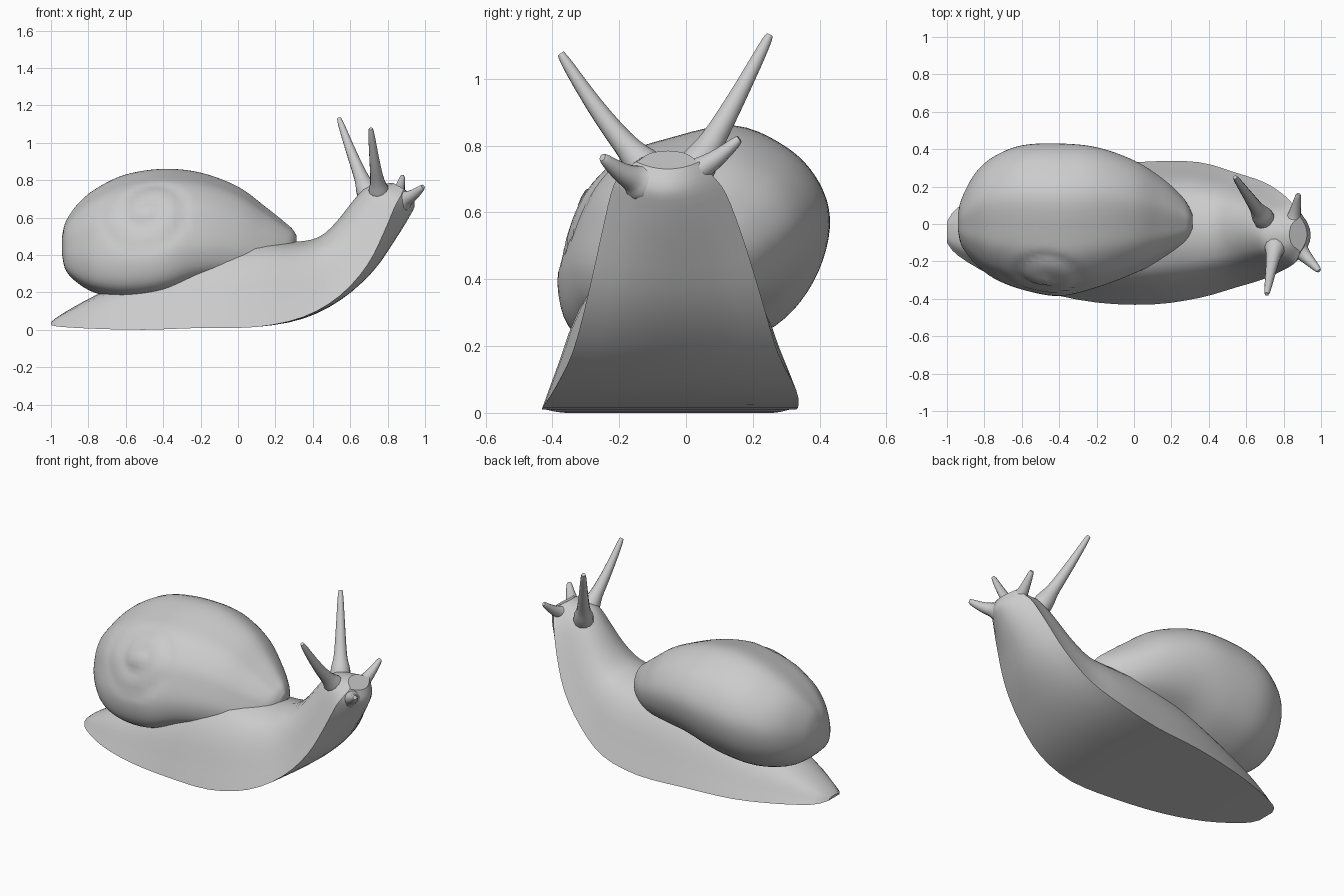
import bpy, bmesh, math
from mathutils import Vector

if "Cube" in bpy.data.objects:
    bpy.data.objects.remove(bpy.data.objects["Cube"])

GREY = (0.6, 0.6, 0.6, 1)
grey = bpy.data.materials.new("Soft grey")
grey.use_nodes = True
grey.diffuse_color = GREY
grey.node_tree.nodes["Principled BSDF"].inputs["Base Color"].default_value = GREY


def spline(rows, steps):
    """Smoothly resample a list of equally long rows."""
    out = []
    for i in range(len(rows) - 1):
        a, b, c, d = (rows[max(0, min(len(rows) - 1, i + k))] for k in (-1, 0, 1, 2))
        for s in range(steps):
            t = s / steps
            out.append([q + t / 2 * (r - p + t * (2*p - 5*q + 4*r - e + t * (3*(q - r) + e - p)))
                        for p, q, r, e in zip(a, b, c, d)])
    return out + [list(rows[-1])]


def loft(name, rings, angle=35):
    """Skin closed rings of points and cap both ends."""
    bm = bmesh.new()
    loops = [[bm.verts.new(p) for p in ring] for ring in rings]
    n = len(loops[0])
    for a, b in zip(loops, loops[1:]):
        for i in range(n):
            j = (i + 1) % n
            bm.faces.new((a[i], a[j], b[j], b[i]))
    bm.faces.new(loops[0])
    bm.faces.new(loops[-1])
    bmesh.ops.recalc_face_normals(bm, faces=bm.faces)
    mesh = bpy.data.meshes.new(name)
    bm.to_mesh(mesh)
    bm.free()
    mesh.materials.append(grey)
    obj = bpy.data.objects.new(name, mesh)
    bpy.context.collection.objects.link(obj)
    bpy.ops.object.select_all(action='DESELECT')
    obj.select_set(True)
    bpy.context.view_layer.objects.active = obj
    bpy.ops.object.shade_smooth_by_angle(angle=math.radians(angle))
    return obj


# Body: sole x, sole z, back x, back z, sole y range, roundness of the sole
stations = [
    (-1, .025, -1, .04, -.10, .01, 0), (-.94, .015, -.94, .085, -.17, .09, 0),
    (-.75, .005, -.75, .19, -.28, .18, 0), (-.5, 0, -.5, .29, -.36, .26, 0),
    (-.2, .01, -.2, .42, -.42, .31, 0), (.1, .015, .08, .475, -.43, .335, 0),
    (.35, .06, .3, .47, -.395, .33, .02), (.55, .16, .43, .495, -.34, .275, .06),
    (.72, .31, .52, .57, -.295, .225, .14), (.84, .48, .6, .67, -.255, .17, .24),
    (.92, .61, .67, .75, -.225, .12, .33), (.945, .67, .74, .775, -.2, .08, .38),
    (.925, .73, .83, .785, -.15, .04, .4)]
# Half cross-section from sole edge to the back: sideways, up
flank = spline([(1, 0), (.97, .07), (.86, .32), (.71, .65), (.45, .91), (0, 1)], 2)
section = flank + [(-w, u) for w, u in flank[-2::-1]]
section += [(w / 4, 0) for w in range(-3, 4)]

body = []
for sx, sz, tx, tz, y0, y1, puff in spline(stations, 3):
    mid, half = (y0 + y1) / 2, (y1 - y0) / 2
    ring = [(w, u + puff * w * w * (1 - u)) for w, u in section]
    body.append([(sx + (tx - sx) * u, mid + half * w, sz + (tz - sz) * u)
                 for w, u in ring])
loft("body", body)

# Shell: x, y range, z range; the mouth end sinks into the back
whorl = [
    (-.942, -.03, .05, .41, .49), (-.92, -.12, .14, .32, .58),
    (-.85, -.21, .27, .25, .68), (-.75, -.29, .36, .20, .76),
    (-.6, -.35, .42, .175, .83), (-.4, -.385, .43, .195, .86),
    (-.2, -.34, .41, .26, .84), (0, -.265, .34, .28, .765),
    (.15, -.19, .245, .29, .655), (.25, -.125, .155, .32, .575),
    (.29, -.08, .1, .36, .54), (.312, -.03, .05, .41, .505)]
# Leaning cross-section, sideways and up, each in -1..1
lean = [(1, .1), (.93, .47), (.7, .79), (.3, 1), (-.2, .88), (-.52, .73), (-.78, .42),
        (-.91, .08), (-1, -.42), (-.88, -.85), (-.5, -1), (.1, -1), (.6, -.74), (.88, -.36)]
lean = spline(lean[-1:] + lean + lean[:2], 5)[5:-6]

APEX = Vector((-.48, -.26, .63))
OUT = Vector((0, -.8, .6))


def coil(p):
    """Press a spiral groove around the apex of the shell."""
    d = p - APEX
    flat = d - OUT * d.dot(OUT)
    r = flat.length
    if r > .27 or d.dot(OUT) < -.25:
        return p
    turn = math.atan2(d.z, d.x) / math.tau
    step = (r / .13 + turn) % 1
    groove = -.012 * math.exp(-((step - .5) / .16) ** 2)
    nub = .015 * math.exp(-(r / .06) ** 2)
    return p + OUT * (groove * min(1, (.27 - r) / .06) + nub)


shell = []
for x, y0, y1, z0, z1 in spline(whorl, 6):
    shell.append([coil(Vector((x, (y0 + y1) / 2 + (y1 - y0) / 2 * w,
                               (z0 + z1) / 2 + (z1 - z0) / 2 * u))) for w, u in lean])
loft("shell", shell, 50)


# Feelers: flared at the root, tapering to a blunt tip
def feeler(name, base, tip, width, bend):
    base, tip = Vector(base), Vector(tip)
    axis = (tip - base).normalized()
    side = axis.orthogonal().normalized()
    other = axis.cross(side)
    rings = []
    for t, r in spline([(-.18, 1.3), (.02, 1.3), (.2, .9), (.5, .66), (.9, .4), (1, .25)], 3):
        c = base.lerp(tip, t) + Vector((0, 0, -bend * math.sin(math.pi * max(t, 0))))
        rings.append([c + width * r * (side * math.cos(a) + other * math.sin(a))
                      for a in (math.tau * k / 12 for k in range(12))])
    loft(name, rings, 50)


feeler("left_eye_stalk", (.69, .035, .74), (.54, .25, 1.13), .044, .01)
feeler("right_eye_stalk", (.755, -.12, .735), (.71, -.375, 1.075), .044, .02)
feeler("left_mouth_feeler", (.85, .01, .715), (.88, .16, .82), .042, .01)
feeler("right_mouth_feeler", (.88, -.135, .695), (.99, -.25, .765), .046, .01)
